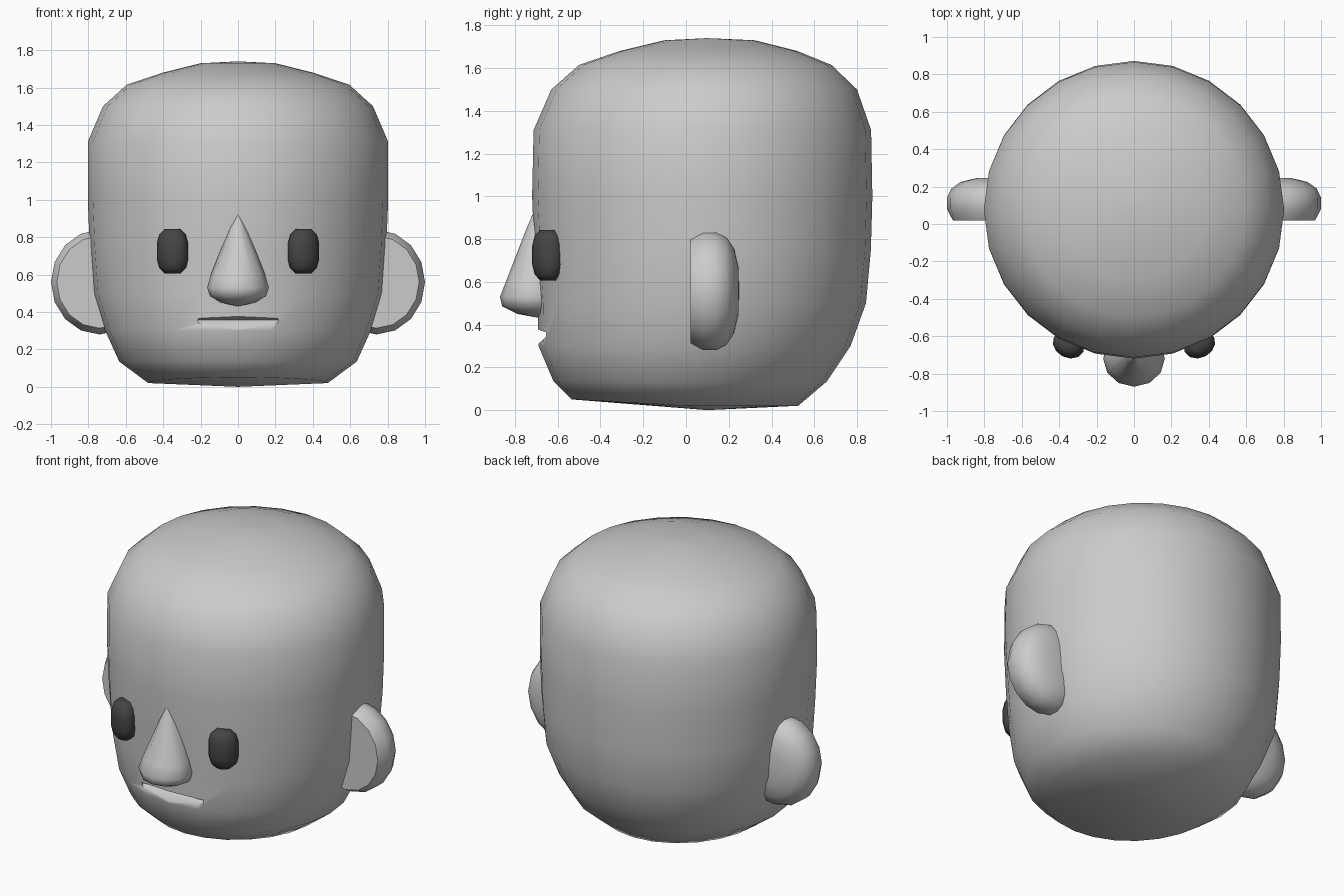
import bpy, bmesh, math
from mathutils import Vector, Matrix

if "Cube" in bpy.data.objects:
    bpy.data.objects.remove(bpy.data.objects["Cube"])


def finish(name, bm, mat=None, angle=45):
    bmesh.ops.remove_doubles(bm, verts=bm.verts, dist=1e-5)
    bmesh.ops.recalc_face_normals(bm, faces=bm.faces)
    me = bpy.data.meshes.new(name)
    bm.to_mesh(me)
    bm.free()
    ob = bpy.data.objects.new(name, me)
    bpy.context.collection.objects.link(ob)
    if mat:
        me.materials.append(mat)
    if angle:
        smooth(ob, angle)
    return ob


def smooth(ob, angle):
    bpy.ops.object.select_all(action='DESELECT')
    bpy.context.view_layer.objects.active = ob
    ob.select_set(True)
    bpy.ops.object.shade_smooth_by_angle(angle=math.radians(angle))


def loft(rings):
    """Skin a list of closed rings and cap both ends."""
    bm = bmesh.new()
    vs = [[bm.verts.new(p) for p in r] for r in rings]
    n = len(vs[0])
    for a, b in zip(vs, vs[1:]):
        for i in range(n):
            j = (i + 1) % n
            bm.faces.new((a[i], a[j], b[j], b[i]))
    bm.faces.new(vs[0])
    bm.faces.new(vs[-1])
    return bm


def ring(n, z, rx, front, back, lift=0):
    """Horizontal ellipse; lift raises its front side."""
    out = []
    for i in range(n):
        a = 2 * math.pi * i / n
        s = math.sin(a)
        out.append(Vector((rx * math.cos(a),
                           (front + back) / 2 + (back - front) / 2 * s,
                           z + lift * max(0, -s))))
    return out


# head: z, half width, front y, back y, front lift
HEAD = [(0, .002, .098, .102, 0), (.02, .48, -.535, .525, .03),
        (.135, .635, -.62, .66, 0), (.3, .71, -.69, .77, 0),
        (.5, .775, -.695, .842, 0), (.75, .793, -.71, .865, 0),
        (1.0, .803, -.72, .872, 0), (1.31, .803, -.713, .866, 0),
        (1.5, .722, -.63, .8, 0), (1.615, .595, -.5, .68, 0),
        (1.68, .4, -.31, .52, 0), (1.73, .2, -.1, .32, 0),
        (1.74, .002, .098, .102, 0)]
head = finish("head", loft([ring(24, *r) for r in HEAD]), angle=None)

# mouth: wedge cut into the face
wedge = [[(x, -.638, .358), (x, -.82, .42), (x, -.82, .19)] for x in (-.215, .215)]
cutter = finish("mouth_cutter", loft(wedge), angle=None)
mod = head.modifiers.new("mouth", 'BOOLEAN')
mod.operation = 'DIFFERENCE'
mod.solver = 'EXACT'
mod.object = cutter
bpy.context.view_layer.objects.active = head
bpy.ops.object.modifier_apply(modifier=mod.name)
bpy.data.objects.remove(cutter)
smooth(head, 50)

# nose
NOSE = [(.92, .002, -.716, -.712), (.84, .05, -.75, -.62), (.6, .145, -.843, -.58),
        (.53, .165, -.87, -.57), (.485, .15, -.86, -.57), (.45, .09, -.79, -.6),
        (.43, .002, -.682, -.678)]
finish("nose", loft([ring(12, *r) for r in NOSE]), angle=60)

# eyes
dark = bpy.data.materials.new("dark")
dark.diffuse_color = (.06, .06, .06, 1)
dark.use_nodes = True
dark.node_tree.nodes["Principled BSDF"].inputs["Base Color"].default_value = dark.diffuse_color
EYE = [(-.118, .045), (-.09, .075), (-.045, .088), (.045, .088), (.09, .075), (.118, .045)]
for side, label in ((-1, "left"), (1, "right")):
    bm = loft([ring(12, z, r, -r * .8, r * .8) for z, r in EYE])
    bm.transform(Matrix.Translation((side * .35, -.645, .725))
                 @ Matrix.Rotation(side * math.radians(27), 4, 'Z'))
    finish("eye_" + label, bm, dark, 60)

# ears: y, scale; flat chamfered front and domed back
EAR = [(.02, .88), (.08, 1), (.14, 1), (.19, .91), (.225, .72), (.245, .4), (.248, .01)]
for side, label in ((-1, "left"), (1, "right")):
    rings = []
    for y, k in EAR:
        rings.append([Vector((side * (.74 + .26 * k * math.cos(a)), y,
                              .56 + .28 * k * math.sin(a)))
                      for a in (2 * math.pi * i / 16 for i in range(16))])
    finish("ear_" + label, loft(rings), angle=35)
